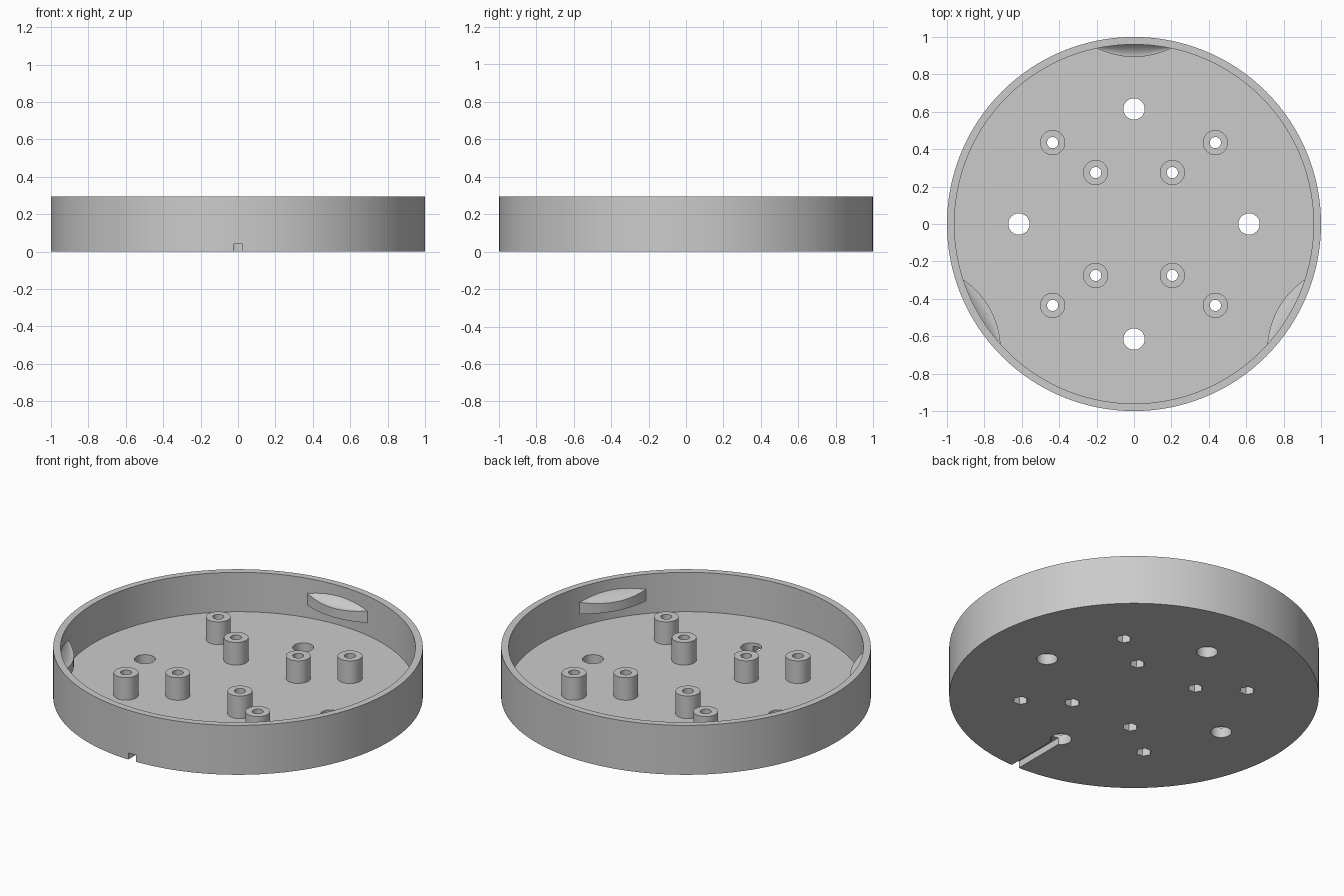
import bpy, bmesh, math
from mathutils import Matrix, Vector

cube = bpy.data.objects.get("Cube")
if cube:
    bpy.data.objects.remove(cube, do_unlink=True)

HEIGHT, FLOOR, INNER = 0.295, 0.06, 0.96
POST_TOP, POCKET_TOP = 0.195, 0.08
POSTS = [(sx * x, sy * y) for x, y in ((0.435, 0.435), (0.205, 0.275))
         for sx in (-1, 1) for sy in (-1, 1)]
HOLES = [(0.615, 0), (-0.615, 0), (0, 0.615), (0, -0.615)]

grey = bpy.data.materials.new("matte grey")
grey.use_nodes = True
grey.diffuse_color = (0.6, 0.6, 0.6, 1)
grey.node_tree.nodes["Principled BSDF"].inputs["Base Color"].default_value = (0.6, 0.6, 0.6, 1)


def make_object(name, bm):
    bmesh.ops.recalc_face_normals(bm, faces=bm.faces)
    mesh = bpy.data.meshes.new(name)
    bm.to_mesh(mesh)
    bm.free()
    mesh.materials.append(grey)
    obj = bpy.data.objects.new(name, mesh)
    bpy.context.collection.objects.link(obj)
    return obj


def cylinders(name, centres, radius, z0, z1, sides, turn=0):
    bm = bmesh.new()
    for x, y in centres:
        place = Matrix.Translation((x, y, (z0 + z1) / 2)) @ Matrix.Rotation(turn, 4, "Z")
        bmesh.ops.create_cone(bm, cap_ends=True, segments=sides, radius1=radius,
                              radius2=radius, depth=z1 - z0, matrix=place)
    return make_object(name, bm)


def activate(obj):
    bpy.ops.object.select_all(action="DESELECT")
    obj.select_set(True)
    bpy.context.view_layer.objects.active = obj


def cut(obj, cutters):
    activate(obj)
    for cutter in cutters:
        mod = obj.modifiers.new("cut", "BOOLEAN")
        mod.operation, mod.solver, mod.object = "DIFFERENCE", "EXACT", cutter
        bpy.ops.object.modifier_apply(modifier=mod.name)


def smooth(obj):
    activate(obj)
    bpy.ops.object.shade_smooth_by_angle(angle=math.radians(30))


# Cutters: cavity, mounting holes, screw bores, hexagonal nut pockets, cable slot
cavity = cylinders("cavity_cutter", [(0, 0)], INNER, FLOOR, 1, 128)
holes = cylinders("hole_cutter", HOLES, 0.057, -0.1, 0.2, 40)
bores = cylinders("bore_cutter", POSTS, 0.03, -0.1, 0.4, 32)
pockets = cylinders("pocket_cutter", POSTS, 0.042, -0.1, POCKET_TOP, 6, math.pi / 6)
bm = bmesh.new()
bmesh.ops.create_cube(bm, size=1, matrix=Matrix.Translation((0, -0.85, -0.03))
                      @ Matrix.Diagonal((0.05, 0.47, 0.14, 1)))
slot = make_object("slot_cutter", bm)
helpers = [cavity, holes, bores, pockets, slot]

# Round dish
dish = cylinders("dish", [(0, 0)], 1, 0, HEIGHT, 128)
cut(dish, [cavity, holes, pockets, slot])
smooth(dish)

# Hollow standoffs on the floor
for i, centre in enumerate(POSTS):
    post = cylinders(f"standoff_{i + 1}", [centre], 0.067, FLOOR, POST_TOP, 40)
    cut(post, [bores, pockets])
    smooth(post)

for helper in helpers:
    bpy.data.objects.remove(helper, do_unlink=True)


# Lens-shaped snap catches on the inside of the wall
def catch(name, angle, across=24, deep=6):
    bm = bmesh.new()
    spin = Matrix.Rotation(angle, 3, "Z")
    top, bottom = [], []
    for i in range(across + 1):
        u = 2 * i / across - 1
        x, bulge = 0.2 * u, 1 - u * u
        wall = math.sqrt(0.963 ** 2 - x * x)
        inner = 0.939 - 0.046 * bulge
        col_top, col_bottom = [], []
        for j in range(deep + 1):
            v = j / deep
            y = inner + (wall - inner) * v
            z = 0.207 + bulge * (0.046 * v ** 2 - 0.018)
            col_top.append(bm.verts.new(spin @ Vector((x, y, z))))
            col_bottom.append(bm.verts.new(spin @ Vector((x, y, 0.135))))
        top.append(col_top)
        bottom.append(col_bottom)
    for i in range(across):
        for j in range(deep):
            for grid in (top, bottom):
                bm.faces.new((grid[i][j], grid[i + 1][j], grid[i + 1][j + 1], grid[i][j + 1]))
        for j in (0, deep):
            bm.faces.new((top[i][j], bottom[i][j], bottom[i + 1][j], top[i + 1][j]))
    for i in (0, across):
        for j in range(deep):
            bm.faces.new((top[i][j], top[i][j + 1], bottom[i][j + 1], bottom[i][j]))
    smooth(make_object(name, bm))


for name, turn in (("back_catch", 0), ("right_catch", 120), ("left_catch", 240)):
    catch(name, math.radians(turn))
